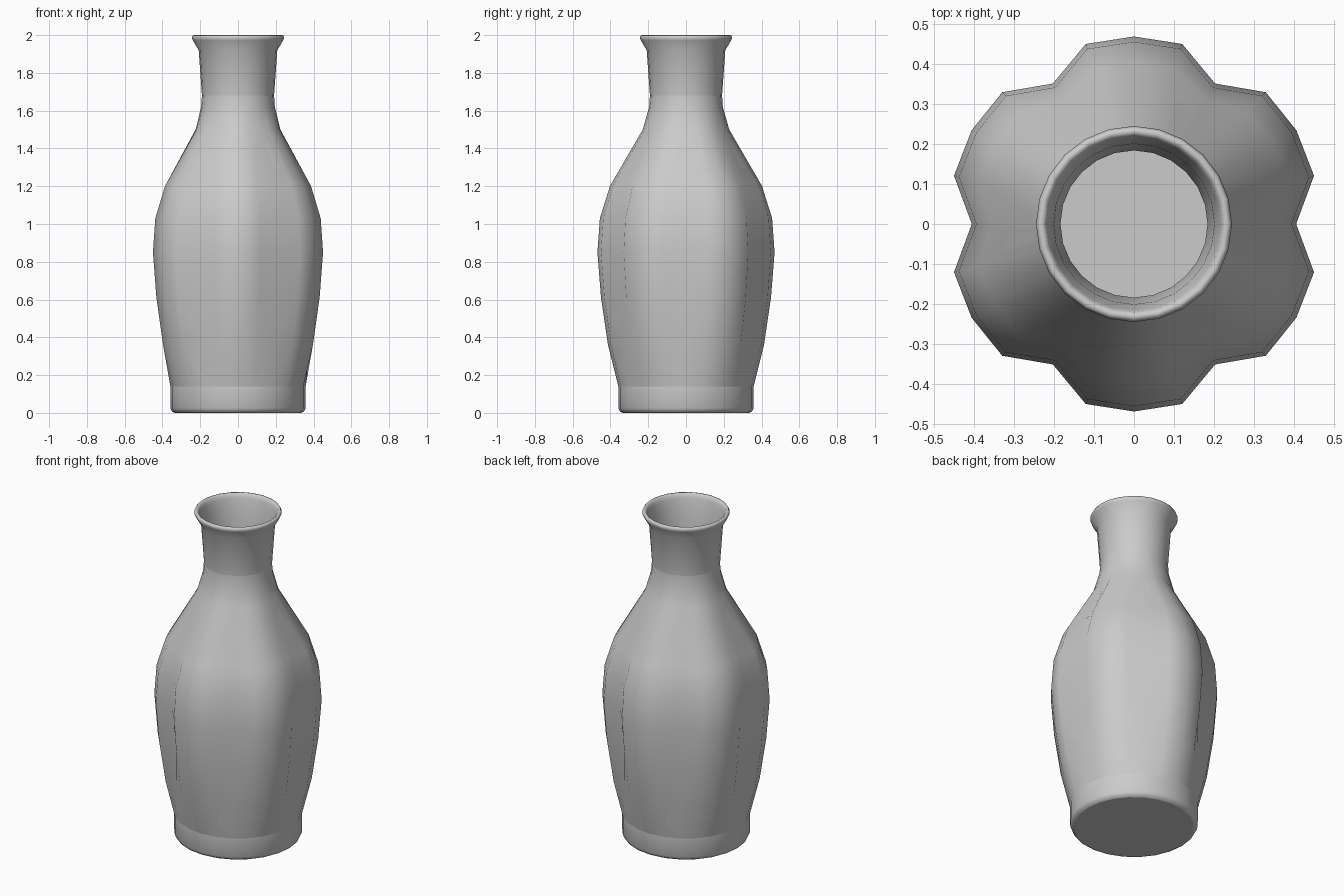
import bpy, bmesh
from math import sin, cos, radians

if "Cube" in bpy.data.objects:
    bpy.data.objects.remove(bpy.data.objects["Cube"])

SIDES = 24

# Outer profile: radius at lobe, height, groove depth factor, crease
OUTER = [
    (0.335, 0.00, 1.00, True), (0.350, 0.008, 1.00, False), (0.358, 0.025, 1.00, False),
    (0.358, 0.14, 1.00, True), (0.413, 0.36, 0.92, False),
    (0.450, 0.61, 0.87, False), (0.469, 0.85, 0.865, False),
    (0.456, 1.03, 0.865, False), (0.403, 1.20, 0.89, False),
    (0.229, 1.50, 0.98, False), (0.195, 1.62, 1.00, False),
    (0.191, 1.68, 1.00, True), (0.208, 1.92, 1.00, False),
    (0.239, 1.972, 1.00, False), (0.245, 1.987, 1.00, False),
    (0.239, 1.998, 1.00, False), (0.230, 2.00, 1.00, False),
]
# Inner wall from the lip down to the floor
INNER = [(0.221, 1.993, 1.0, False), (0.216, 1.972, 1.0, False)]
INNER += [(r - 0.007, z, g, False) for r, z, g, _ in reversed(OUTER[3:13])]
INNER += [(0.34, 0.03, 1.0, True)]


def add_ring(bm, r, z, groove):
    """Ring of 24 points; every fourth point is a groove between lobes."""
    ring = []
    for i in range(SIDES):
        a = radians(360 / SIDES * i)
        k = groove if i % 4 == 0 else (1.0 if i % 4 == 2 else 0.994 + 0.006 * (groove == 1))
        ring.append(bm.verts.new((r * k * cos(a), r * k * sin(a), z)))
    return ring


bm = bmesh.new()
profile = OUTER + INNER
rings = [add_ring(bm, r, z, g) for r, z, g, _ in profile]

# Skin between neighbouring rings
for a, b in zip(rings, rings[1:]):
    for i in range(SIDES):
        j = (i + 1) % SIDES
        bm.faces.new((a[i], a[j], b[j], b[i]))

# Underside and inner floor
bm.faces.new(list(reversed(rings[0])))
bm.faces.new(rings[-1])

for f in bm.faces:
    f.smooth = True

# Creases at the foot, the neck joint and the floor
for ring, row in zip(rings, profile):
    if row[3]:
        for i in range(SIDES):
            bm.edges.get((ring[i], ring[(i + 1) % SIDES])).smooth = False

mesh = bpy.data.meshes.new("lobed_vase")
bm.to_mesh(mesh)
bm.free()
vase = bpy.data.objects.new("lobed_vase", mesh)
bpy.context.collection.objects.link(vase)
